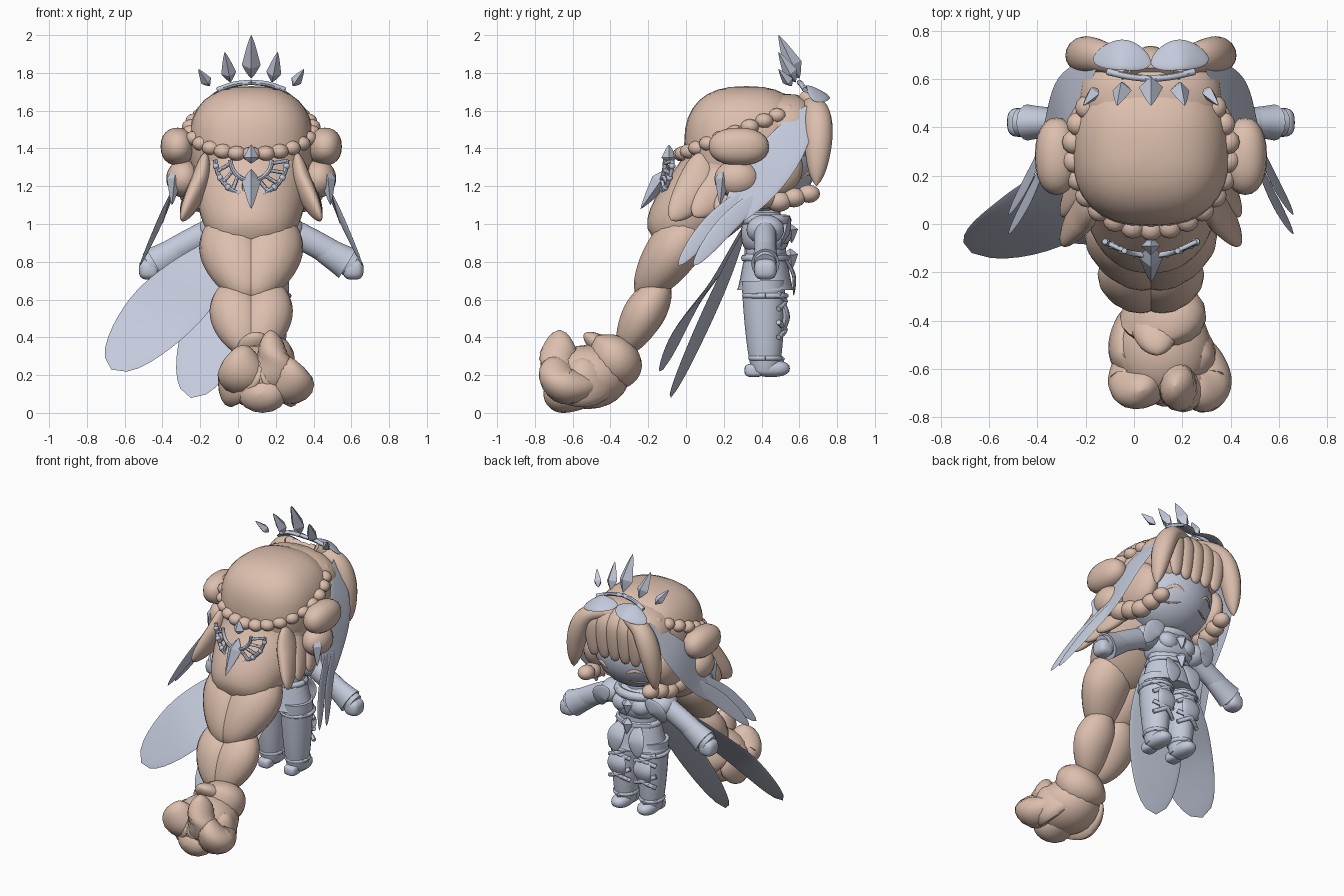
import bpy, bmesh, math
from mathutils import Vector

default_cube = bpy.data.objects.get("Cube")
if default_cube:
    bpy.data.objects.remove(default_cube, do_unlink=True)

MIDDLE = Vector((.07, 0, 0))  # the figure's own mirror plane
ACROSS, DEEP, UP = Vector((1, 0, 0)), Vector((0, 1, 0)), Vector((0, 0, 1))
SIDES = (-1, 1)


def material(name, *colour):
    made = bpy.data.materials.new(name)
    made.use_nodes = True
    made.diffuse_color = (*colour, 1)
    made.node_tree.nodes["Principled BSDF"].inputs["Base Color"].default_value = (*colour, 1)
    return made


TAN = material("hair_tan", .72, .52, .42)
BLUE = material("pale_blue_grey", .55, .59, .71)


# Width rules along a part, from its start (0) to its end (1)
def even(t):
    return 1


def flare(t):
    return .7 + .3 * t


def calf(t):
    return 1 - .4 * t * t


def bell(t):
    return math.sqrt(max(0, 1 - t ** 4))


def lock(t):
    return (.5 + t) * (1 - t ** 4)


def leaf(t):
    return max(0, math.sin(math.pi * t)) ** .7


def petal(t):
    return max(0, math.sin(math.pi * t ** 1.3)) ** .6


def kite(t):
    return min(t / .35, (1 - t) / .65)


def finish(name, bm, colour, sharp_angle):
    bmesh.ops.recalc_face_normals(bm, faces=bm.faces)
    mesh = bpy.data.meshes.new(name)
    bm.to_mesh(mesh)
    bm.free()
    mesh.materials.append(colour)
    mesh.polygons.foreach_set("use_smooth", [True] * len(mesh.polygons))
    mesh.set_sharp_from_angle(angle=math.radians(sharp_angle))
    bpy.context.collection.objects.link(bpy.data.objects.new(name, mesh))


def blob(name, colour, centre, radii, power=1, detail=24):
    """Ellipsoid; a power below one makes it boxier."""
    bm = bmesh.new()
    bmesh.ops.create_uvsphere(bm, u_segments=detail, v_segments=detail // 2, radius=1)
    for vert in bm.verts:
        boxed = [math.copysign(abs(a) ** power, a) * r for a, r in zip(vert.co, radii)]
        vert.co = Vector(boxed) + Vector(centre) + MIDDLE
    finish(name, bm, colour, 45)


def along(path, t):
    """Point on a smooth curve through the path's points."""
    place = t * (len(path) - 1)
    index = min(int(place), len(path) - 2)
    f = place - index
    a, b, c, d = (path[max(0, min(len(path) - 1, index + k))] for k in (-1, 0, 1, 2))
    return b + (c - a) * f / 2 + (a - b * 2.5 + c * 2 - d / 2) * f * f + (b * 3 - a - c * 3 + d) * f ** 3 / 2


def loft(name, colour, path, width, thick, rule=even, side=1, facing=DEEP, sides=16):
    """Elliptical tube along a path, its half width and thickness scaled by a rule."""
    path = [Vector(p) for p in path]
    steps = max(20, len(path) * 2)
    points = [along(path, i / steps) for i in range(steps + 1)]
    bm = bmesh.new()
    rings = []
    for i, point in enumerate(points):
        tangent = points[min(i + 1, steps)] - points[max(i - 1, 0)]
        wide = tangent.cross(Vector(facing)).normalized()
        deep = wide.cross(tangent).normalized()
        size = max(rule(i / steps), .01)
        ring = []
        for k in range(sides):
            turn = math.tau * k / sides
            p = point + (wide * width * math.cos(turn) + deep * thick * math.sin(turn)) * size
            p.x *= side
            ring.append(bm.verts.new(p + MIDDLE))
        rings.append(ring)
    for low, high in zip(rings, rings[1:]):
        for k in range(sides):
            after = (k + 1) % sides
            bm.faces.new((low[k], low[after], high[after], high[k]))
    bm.faces.new(rings[0])
    bm.faces.new(rings[-1])
    finish(name, bm, colour, 45 if sides > 4 else 20)


def gem(name, base, tip, radius, side=1):
    loft(name, BLUE, (base, tip), radius, radius, kite, side, sides=4)


def rod(name, path, radius, side=1):
    loft(name, BLUE, path, radius, radius, side=side, sides=8)


def hoop(name, x, y, z, radius, depth, thick):
    turns = [math.tau * i / 24 for i in range(25)]
    circle = [(x + radius * math.cos(a), y + depth * math.sin(a), z) for a in turns]
    loft(name, BLUE, circle, thick, thick, facing=UP, sides=8)


# Head and hair masses
blob("head", BLUE, (0, .4, 1.32), (.3, .29, .26))
blob("hair_cap", TAN, (0, .32, 1.42), (.33, .33, .31), .8, 32)
blob("hair_front_mass", TAN, (0, .52, 1.5), (.3, .2, .19), .85)
loft("hair_back", TAN, [(0, .27, 1.42), (0, .17, 1.2), (0, -.15, .88)], .31, .25, bell, sides=32)

# Scalloped plaited band, tilted upward toward the face
for i in range(26):
    turn = math.tau * i / 26
    back = math.cos(turn)
    spot = (.32 * math.sin(turn), .3 - .32 * back, 1.5 - .13 * back)
    blob("plait_band", TAN, spot, (.05, .05, .04), detail=12)

# Long plait of heart-shaped segments
for side in SIDES:
    loft("plait_upper", TAN, [(.1, .1, 1.03), (.1, -.06, .87), (.01, -.25, .6)], .175, .14, leaf, side)
    loft("plait_lower", TAN, [(.07, -.1, .7), (.08, -.22, .53), (.02, -.34, .31)], .14, .11, leaf, side)

# Tuft at the plait's end, with flame-like curled tips
blob("tuft", TAN, (.05, -.52, .19), (.2, .22, .17))
loft("tuft_neck", TAN, [(.02, -.3, .37), (.05, -.38, .28), (.05, -.5, .2)], .18, .16, leaf)
for x, low, high in ((.05, .1, .1), (.1, .2, .44), (-.04, .2, .36), (.17, .15, .3)):
    curl = [(x, -.45, low), (x * 1.2, -.65, low), (x, -.78 + high / 4, high)]
    loft("tuft_curl", TAN, curl, .13, .1, leaf, facing=UP)
loft("tuft_crest", TAN, [(.03, -.37, .22), (.02, -.43, .33), (.03, -.54, .42)], .1, .06, leaf, facing=UP)
for side in SIDES:
    loft("tuft_side", TAN, [(side * .1, -.35, .2), (.05 + side * .16, -.55, .16), (.05, -.74, .2)],
         .13, .06, leaf, facing=ACROSS)

# Fringe locks across the forehead
for i in range(-2, 3):
    x = i * .08
    loft("fringe_lock", TAN, [(x / 2, .62, 1.66), (x, .7, 1.56), (x, .69, 1.32)], .06, .035, bell)

for side in SIDES:
    # Face-framing locks and side buns
    frame = [(.04, .64, 1.64), (.2, .69, 1.6), (.28, .7, 1.45), (.32, .69, 1.2)]
    loft("front_lock", TAN, frame, .07, .08, lock, side)
    blob("side_bun", TAN, (side * .39, .28, 1.41), (.09, .16, .1), .9)
    blob("lower_bun", TAN, (side * .36, .27, 1.24), (.09, .12, .1))
    blob("cheek_hair", TAN, (side * .27, .42, 1.3), (.09, .2, .17))

    # Small plaits under the cheeks
    for i in range(5):
        radius = .08 - .005 * i
        spot = (side * (.31 - .015 * i), .33 + .08 * i, 1.12 + .02 * abs(i - 2))
        blob("cheek_plait", TAN, spot, (radius * .9, radius, radius * .8), detail=16)

    # Loose pointed locks flicking out behind the buns
    for i in range(3):
        y = .12 * i
        tip = [(.24, y + .08, 1.38), (.28, y + .05, 1.2), (.37, y - .08, 1.02 + .02 * i)]
        loft("loose_lock", TAN, tip, .1, .05, leaf, side, ACROSS)

    # Eyelashes and lower lids lying on the face
    for name, height, bend, thick in (("eyelash", 1.24, .03, .012), ("lower_lid", 1.18, -.01, .006)):
        line = []
        for i in range(5):
            x, z = .07 + .03 * i, height + bend * math.sin(math.pi * i / 4)
            bulge = math.sqrt(1 - (x / .3) ** 2 - ((z - 1.32) / .26) ** 2)
            line.append((x, .4 + .29 * bulge, z))
        loft(name, TAN, line, thick, .006, leaf, side, sides=8)

    # Veil: a broad fall splitting into two pointed tails
    fall = [(.22, .67, 1.63), (.36, .52, 1.4), (.42, .34, 1.17), (.47, .22, 1)]
    loft("veil", BLUE, fall, .12, .006, leaf, side, ACROSS + UP * .3)
    for y in (-.04, .04):
        tail = [(.39, .42 + y, 1.22), (.49, .18 + y, 1), (.59, y, .78)]
        loft("veil_tail", BLUE, tail, .05, .006, leaf, side, ACROSS)
    gem("earring", (.4, .2, 1.3), (.42, .18, 1.1), .04, side)

    # Leaf plates and band of the crown
    plate = [(0, .66, 1.7), (.12, .7, 1.7), (.24, .68, 1.65)]
    loft("crown_leaf", BLUE, plate, .07, .012, leaf, side, DEEP + UP * 2)
    rod("crown_band", [(0, .6, 1.75), (.09, .61, 1.74), (.18, .63, 1.71)], .014, side)

# Crown spikes, lower and smaller toward the sides
for i in range(-2, 3):
    drop = abs(i)
    gem("crown_spike", (.11 * i, .6 - .02 * drop, 1.77 - .02 * drop),
        (.14 * i, .49, 2 - .09 * drop), .05 - .01 * drop)


# Openwork crescent on the back of the hair
def crescent(turn, radius):
    x = radius * math.sin(turn)
    return (x, 1.6 * x * x - .13, 1.34 - radius * math.cos(turn))


OUTER, INNER = .19, .11
for radius in (OUTER, INNER):
    rod("crescent_arc", [crescent(math.pi * i / 12, radius) for i in range(-6, 7)], .012)
for i in range(-4, 5):
    turn = math.pi * i / 9
    rod("crescent_strut", [crescent(turn, INNER), crescent(turn + .15, OUTER)], .01)
    blob("crescent_bead", BLUE, crescent(turn, OUTER), [.018] * 3, detail=10)
gem("crescent_drop", (0, -.09, 1.29), (0, -.24, 1.08), .05)
gem("crescent_diamond", (0, -.09, 1.32), (0, -.09, 1.42), .04)

# Torso, collar, belt and skirt
loft("neck", BLUE, [(0, .42, 1.1), (0, .42, 1)], .08, .08)
blob("chest", BLUE, (0, .42, .95), (.16, .13, .12), .8)
loft("waist", BLUE, [(0, .42, .95), (0, .42, .75)], .14, .11)
loft("skirt", BLUE, [(0, .42, .84), (0, .42, .65)], .2, .15, flare, sides=24)
hoop("collar", 0, .42, 1.02, .14, .11, .03)
hoop("belt", 0, .42, .82, .14, .11, .02)
gem("belt_buckle", (0, .55, .87), (0, .56, .76), .04)
gem("chest_gem", (0, .55, 1), (0, .56, .9), .04)

for side in SIDES:
    blob("chest_plate", BLUE, (side * .07, .51, .95), (.07, .05, .06))
    loft("skirt_panel", BLUE, [(.06, .52, .82), (.08, .57, .73), (.09, .57, .62)], .06, .01, leaf, side)

    # Arms with puffed shoulders, flared cuffs and hands
    blob("shoulder_puff", BLUE, (side * .19, .42, .97), (.09, .1, .08))
    loft("arm", BLUE, [(.15, .42, .99), (.33, .42, .9), (.54, .42, .78)], .07, .06, side=side)
    loft("cuff", BLUE, [(.36, .42, .88), (.51, .42, .79)], .09, .075, flare, side)
    blob("hand", BLUE, (side * .54, .42, .76), (.055, .06, .055), .7)
    drape = [(.14, .55, 1.03), (.22, .54, .97), (.25, .5, .88)]
    loft("shoulder_drape", BLUE, drape, .06, .01, leaf, side)

    # Legs in tall boots with crossed straps
    loft("leg", BLUE, [(.1, .41, .7), (.1, .42, .22)], .1, .115, calf, side)
    for lean in SIDES:
        for height in (.4, .55):
            strap = [(.1 - lean * .08, .49, height), (.1, .525, height + .04), (.1 + lean * .08, .49, height + .08)]
            rod("boot_strap", strap, .014, side)
    for height, girth in ((.29, .07), (.62, .1)):
        hoop("boot_cuff", side * .1, .42, height, girth, girth * 1.1, .014)
    loft("knee_guard", BLUE, [(.1, .5, .61), (.1, .53, .51), (.1, .5, .41)], .07, .02, leaf, side)
    blob("shoe", BLUE, (side * .1, .45, .235), (.06, .1, .045), .85)
    blob("heel", BLUE, (side * .1, .36, .225), (.045, .05, .035), .6)
    gem("shoe_buckle", (.1, .5, .25), (.1, .47, .33), .035, side)

# Cape: two leaf-shaped blades swept to one side
SLOPE = DEEP * .86 - UP / 2
outer_blade = [(.05, .31, 1), (-.25, .18, .75), (-.5, 0, .5), (-.74, -.12, .23)]
loft("cape_outer", BLUE, outer_blade, .2, .008, petal, facing=SLOPE + ACROSS * .15, sides=24)
inner_blade = [(0, .31, .97), (-.12, .16, .62), (-.32, -.08, .08)]
loft("cape_inner", BLUE, inner_blade, .19, .008, petal, facing=SLOPE + ACROSS * .15, sides=24)
